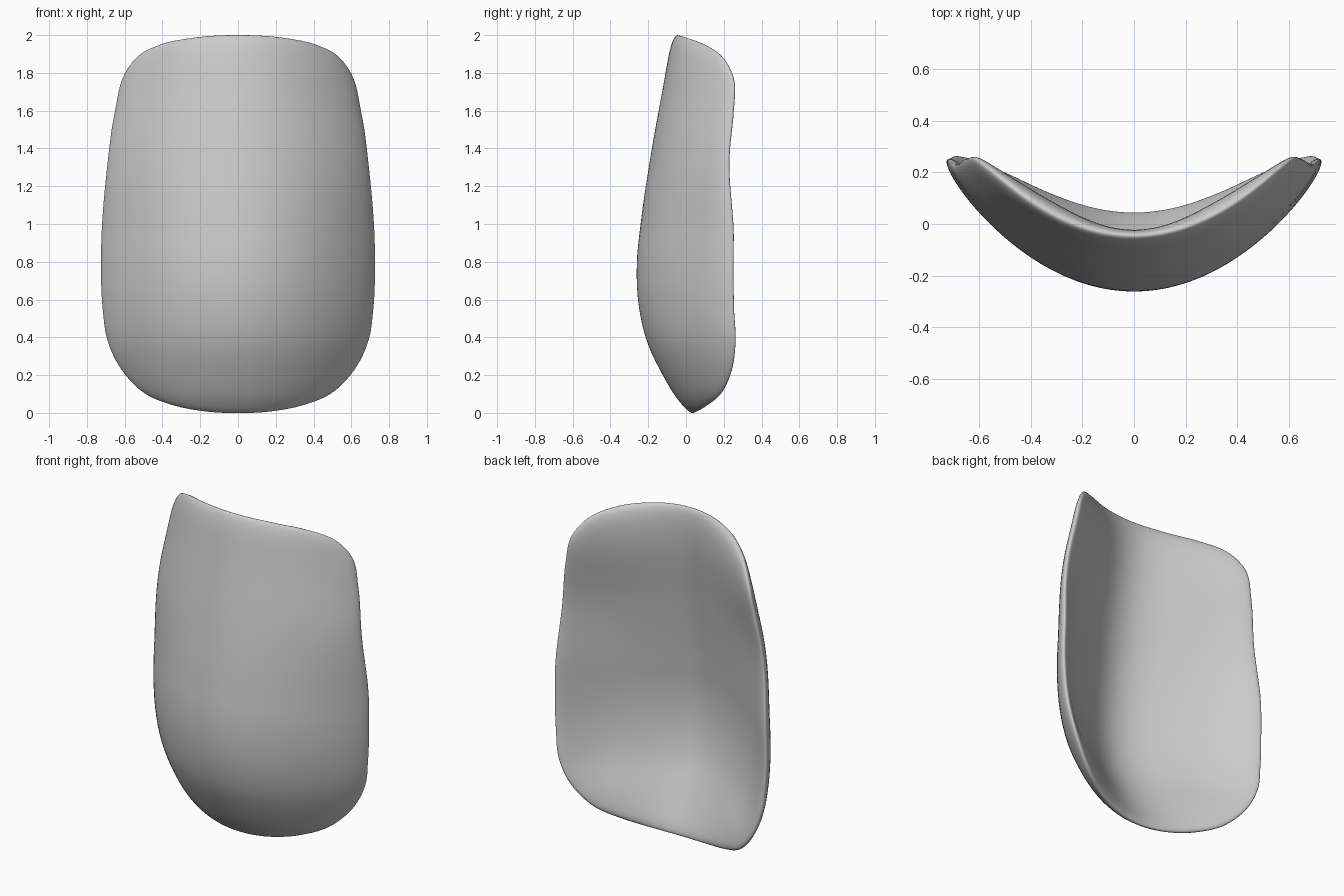
import bpy, bmesh, math
from mathutils import Vector
from mathutils.geometry import interpolate_bezier

cube = bpy.data.objects.get("Cube")
if cube:
    bpy.data.objects.remove(cube, do_unlink=True)

FRONT_DEPTH = 0.04
RINGS = 28
STEPS = 7
CENTRE = Vector((0, 1.0))

# Half outline (x, z) from top centre to bottom centre
OUTLINE = [(0, 2), (0.25, 1.984), (0.41, 1.95), (0.52, 1.895), (0.595, 1.8), (0.648, 1.6),
           (0.69, 1.3), (0.722, 0.8), (0.713, 0.55), (0.687, 0.38), (0.6, 0.21),
           (0.485, 0.1), (0.35, 0.044), (0.18, 0.01), (0, 0)]
# Centre line (z, y) of the shell
SPINE = [(0, 0.04), (0.1, -0.025), (0.2, -0.08), (0.4, -0.172), (0.6, -0.214), (0.8, -0.22),
         (1.0, -0.2), (1.4, -0.14), (1.8, -0.07), (2, -0.045)]


def tangent(a, b, c):
    """Curve direction at b, weighted so that the nearer neighbour counts more."""
    return ((b - a).normalized() * (c - b).length + (c - b).normalized() * (b - a).length).normalized()


def smooth_path(points, closed):
    """Points along a smooth curve through the given ones."""
    pts = [Vector(p) for p in points]
    n = len(pts)
    result = []
    for i in range(n if closed else n - 1):
        if closed:
            a, b, c, d = (pts[(i + k) % n] for k in (-1, 0, 1, 2))
        else:
            a, b, c, d = (pts[min(max(i + k, 0), n - 1)] for k in (-1, 0, 1, 2))
        span = (c - b).length / 3
        h1 = b + tangent(a, b, c) * span
        h2 = c - tangent(b, c, d) * span
        curve = interpolate_bezier(b.to_3d(), h1.to_3d(), h2.to_3d(), c.to_3d(), STEPS + 1)
        result += [p.to_2d() for p in curve[:-1]]
    if not closed:
        result.append(pts[-1])
    return result


spine = smooth_path(SPINE, False)


def spine_y(z):
    for a, b in zip(spine, spine[1:]):
        if z <= b.x:
            break
    return a.y + (b.y - a.y) * (z - a.x) / (b.x - a.x)


def middle(x, z):
    """Depth of the bowed surface; the bow is shallower above the waist."""
    bow = 1 - 0.11 * math.exp(-((z - 1.35) / 0.32) ** 2)
    return spine_y(z) + bow * (0.87 * x**2 + 0.07 * x**4)


def shell_point(rim, r, side):
    """Point on the front (side -1) or back (side 1) at fraction r of the way to the rim."""
    x, z = CENTRE + (rim - CENTRE) * r
    e = 0.05
    slope_x = (middle(x + e, z) - middle(x - e, z)) / (2 * e)
    slope_z = (middle(x, z + e) - middle(x, z - e)) / (2 * e)
    normal = Vector((-slope_x, 1, -slope_z)).normalized()
    # The back is fuller halfway along each wing
    back_depth = 0.048 + 0.025 * math.sin(math.pi * x / 0.7) ** 2
    depth = FRONT_DEPTH if side < 0 else back_depth
    taper = math.sqrt(max(0, 1 - r ** (10 if side < 0 else 7)))
    return Vector((x, middle(x, z), z)) + normal * depth * taper * side


# Full outline, mirrored
mirrored = [(-x, z) for x, z in reversed(OUTLINE[1:-1])]
rim = smooth_path(OUTLINE + mirrored, True)
n = len(rim)

# Rings from the front centre, over the rim, to the back centre
levels = [(math.sin(math.pi / 2 * i / RINGS), -1) for i in range(1, RINGS + 1)]
levels += [(r, 1) for r, _ in reversed(levels[:-1])]
verts = [shell_point(p, r, side) for r, side in levels for p in rim]
faces = [(k * n + i, k * n + (i + 1) % n, (k + 1) * n + (i + 1) % n, (k + 1) * n + i)
         for k in range(len(levels) - 1) for i in range(n)]
front, back = len(verts), len(verts) + 1
verts += [shell_point(rim[0], 0, -1), shell_point(rim[0], 0, 1)]
last = (len(levels) - 1) * n
for i in range(n):
    j = (i + 1) % n
    faces.append((front, j, i))
    faces.append((back, last + i, last + j))

mesh = bpy.data.meshes.new("curved_shell")
mesh.from_pydata(verts, [], faces)
shell = bpy.data.objects.new("curved_shell", mesh)
bpy.context.collection.objects.link(shell)

# Consistent outward faces, smooth shading
bm = bmesh.new()
bm.from_mesh(mesh)
bmesh.ops.recalc_face_normals(bm, faces=bm.faces)
bm.to_mesh(mesh)
bm.free()
mesh.shade_smooth()

# Plain grey
grey = bpy.data.materials.new("light_grey")
grey.use_nodes = True
colour = (0.6, 0.6, 0.6, 1)
grey.diffuse_color = colour
grey.node_tree.nodes["Principled BSDF"].inputs["Base Color"].default_value = colour
mesh.materials.append(grey)
